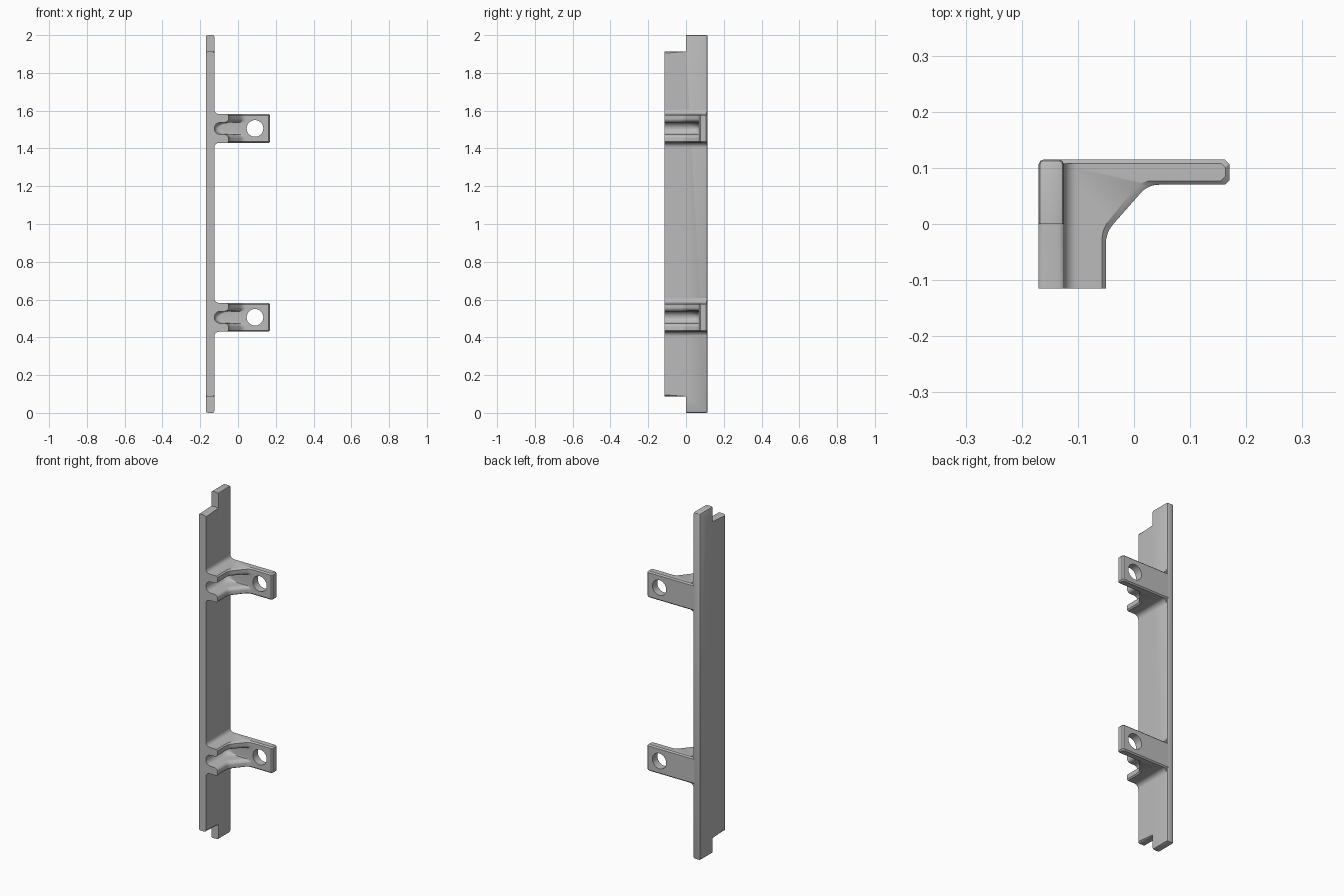
import bpy, bmesh
from math import sin, cos, pi
from mathutils import Vector

cube = bpy.data.objects.get("Cube")
if cube:
    bpy.data.objects.remove(cube)

grey = bpy.data.materials.new("plain grey")
grey.use_nodes = True
grey.diffuse_color = (0.5, 0.5, 0.5, 1)
grey.node_tree.nodes["Principled BSDF"].inputs["Base Color"].default_value = (0.5, 0.5, 0.5, 1)

BACK, FRONT = 0.115, -0.115      # depth limits
LEFT, RIGHT = -0.17, -0.125      # plate faces
HALF = 0.076                     # half height of a bracket


def finish(bm, name):
    bmesh.ops.recalc_face_normals(bm, faces=bm.faces)
    mesh = bpy.data.meshes.new(name)
    bm.to_mesh(mesh)
    bm.free()
    mesh.materials.append(grey)
    obj = bpy.data.objects.new(name, mesh)
    bpy.context.collection.objects.link(obj)
    return obj


def smooth(obj):
    bpy.ops.object.select_all(action="DESELECT")
    obj.select_set(True)
    bpy.context.view_layer.objects.active = obj
    bpy.ops.object.shade_smooth_by_angle(angle=pi / 6)


def loft(rings, name):
    bm = bmesh.new()
    loops = [[bm.verts.new(p) for p in ring] for ring in rings]
    for a, b in zip(loops, loops[1:]):
        for i in range(len(a)):
            j = (i + 1) % len(a)
            bm.faces.new((a[i], a[j], b[j], b[i]))
    bm.faces.new(loops[0])
    bm.faces.new(loops[-1])
    return finish(bm, name)


def rounded(prev, corner, nxt, size, steps=5):
    """Points of a soft corner between two straight runs."""
    prev, corner, nxt = Vector(prev), Vector(corner), Vector(nxt)
    a = corner + (prev - corner).normalized() * min(size, 0.45 * (prev - corner).length)
    b = corner + (nxt - corner).normalized() * min(size, 0.45 * (nxt - corner).length)
    for i in range(steps + 1):
        t = i / steps
        yield a * (1 - t) ** 2 + corner * 2 * t * (1 - t) + b * t * t


# Tall plate with a notch at the front of each end
def make_plate():
    step = 0.087
    outline = [(FRONT, step), (0, step), (0, 0), (BACK, 0),
               (BACK, 2), (0, 2), (0, 2 - step), (FRONT, 2 - step)]
    plate = loft([[(x, y, z) for y, z in outline] for x in (LEFT, RIGHT)], "plate")
    bm = bmesh.new()
    bm.from_mesh(plate.data)

    def outer(edge):
        a, b = (v.co for v in edge.verts)
        along_x = abs(a.x - b.x) > 0.01
        if along_x:
            return a.y > 0.1
        level = abs(a.z - b.z) < 0.01
        return level or (a.y > 0.1 and b.y > 0.1)

    bmesh.ops.bevel(bm, geom=[e for e in bm.edges if outer(e)], offset=0.009,
                    segments=2, profile=0.5, affect="EDGES")
    bm.to_mesh(plate.data)
    bm.free()
    smooth(plate)


# Height and inner edge position from slot floor, round prong tip, to bracket top
def slot_section():
    r, tip = 0.032, 0.02
    half = [(r * sin(a), -0.093 - r * cos(a)) for a in (i * pi / 16 for i in range(9))]
    half += [(r + tip - tip * cos(b), -0.07 + tip * sin(b)) for b in (i * pi / 12 for i in range(7))]
    half += [(HALF - 0.007, -0.05), (HALF, -0.057)]
    return [(-z, x) for z, x in reversed(half[1:])] + half


# One horizontal slice of a bracket
def slice_ring(z, inner, centre):
    c = 0.007 if abs(z) > HALF - 0.001 else 0
    t = (-0.05 - inner) / 0.075
    front_end = (inner, FRONT)
    bend = (inner, -0.015 + 0.065 * t)
    arm_root = (0.025 - 0.135 * t, 0.07 + c)
    arm_tip = (0.17 - c, 0.07 + c)
    pts = [(LEFT + 0.035, FRONT), front_end]
    pts += rounded(front_end, bend, arm_root, 0.02)
    pts += rounded(bend, arm_root, arm_tip, 0.02)
    pts += [(0.162 - c, 0.07 + c), (0.17 - c, 0.078 + c),
            (0.17 - c, BACK - 0.008 - c), (0.162 - c, BACK - c), (LEFT + 0.035, BACK - c)]
    return [(p[0], p[1], z + centre) for p in pts]


def make_bracket(name, centre):
    bracket = loft([slice_ring(z, x, centre) for z, x in slot_section()], name)
    # Screw hole through the arm
    ring = [(0.09 + 0.044 * cos(i * pi / 20), centre + 0.044 * sin(i * pi / 20)) for i in range(40)]
    cutter = loft([[(x, y, z) for x, z in ring] for y in (0, 0.2)], "hole_cutter")
    cutter.hide_render = True
    mod = bracket.modifiers.new("hole", "BOOLEAN")
    mod.operation, mod.solver, mod.object = "DIFFERENCE", "EXACT", cutter
    bpy.context.view_layer.update()
    graph = bpy.context.evaluated_depsgraph_get()
    cut = bpy.data.meshes.new_from_object(bracket.evaluated_get(graph))
    bracket.modifiers.clear()
    bracket.data = cut
    bpy.data.objects.remove(cutter)
    smooth(bracket)
    # Concave fillets where the bracket meets the plate
    r = 0.025
    for side, label in ((1, "upper"), (-1, "lower")):
        arc = [(RIGHT + r - r * sin(a), HALF + r - r * cos(a)) for a in (i * pi / 16 for i in range(9))]
        shape = [(RIGHT - 0.01, HALF - 0.008), (RIGHT + r, HALF - 0.008)] + arc + [(RIGHT - 0.01, HALF + r)]
        smooth(loft([[(x, y, centre + side * z) for x, z in shape] for y in (FRONT, BACK - 0.007)],
                    f"{name}_{label}_fillet"))


make_plate()
make_bracket("upper_bracket", 1.506)
make_bracket("lower_bracket", 0.506)
